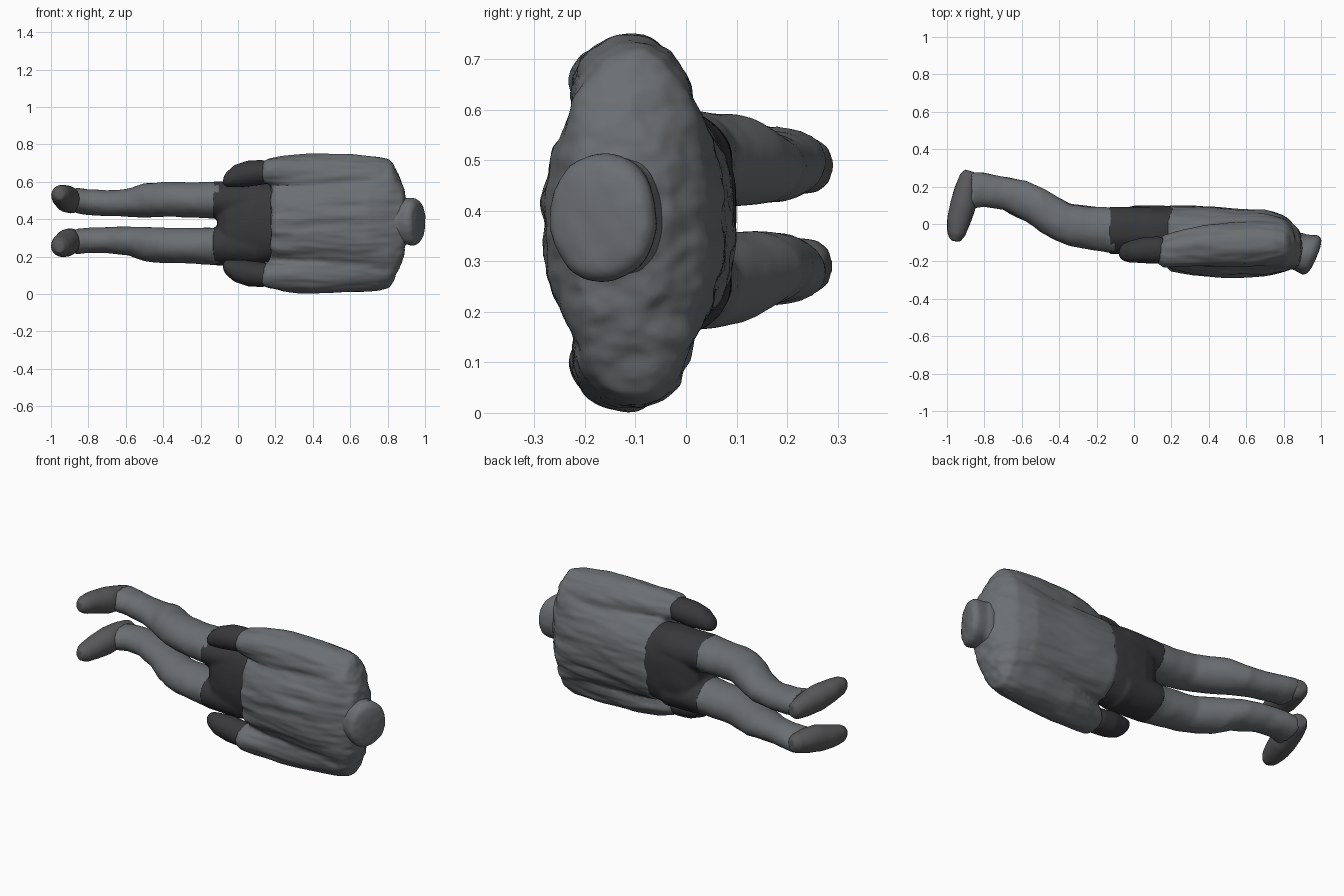
import bpy, bmesh, math
from mathutils import Vector, noise


def material(name, r, g, b):
    m = bpy.data.materials.new(name)
    m.diffuse_color = (r, g, b, 1)
    return m


CLOTH = material("grey_cloth", 0.15, 0.16, 0.17)
DARK = material("dark_cloth", 0.04, 0.04, 0.045)
BOOT = material("boot_grey", 0.1, 0.1, 0.105)


def tube(bm, stations, power=2.0, n=40):
    """Closed loft; station = x, y, z, radius_y, radius_z, tilt in degrees."""
    rings = []
    for x, y, z, ry, rz, *tilt in stations:
        t = math.radians(tilt[0] if tilt else 0)
        ring = []
        for i in range(n):
            a = 2 * math.pi * i / n
            c, s = math.cos(a), math.sin(a)
            u = ry * math.copysign(abs(c) ** (2 / power), c)
            v = rz * math.copysign(abs(s) ** (2 / power), s)
            ring.append(bm.verts.new((x - u * math.sin(t), y + u * math.cos(t), z + v)))
        rings.append(ring)
    for a, b in zip(rings, rings[1:]):
        for i in range(n):
            j = (i + 1) % n
            bm.faces.new((a[i], a[j], b[j], b[i]))
    bm.faces.new(rings[0][::-1])
    bm.faces.new(rings[-1])


def mirrored(stations):
    """Other side of the body; the mid line drifts slightly towards the feet."""
    return [(s[0], s[1], 2 * (0.376 - 0.016 * min(s[0], 0)) - s[2], *s[3:]) for s in stations]


def part(name, tubes, mat, folds=0.0, freq=(3, 12, 14), smooth=8):
    """Fuse lofts into one skin, soften it and press cloth folds into it."""
    bm = bmesh.new()
    for stations, power in tubes:
        tube(bm, stations, power)
    bmesh.ops.recalc_face_normals(bm, faces=bm.faces)
    me = bpy.data.meshes.new(name)
    bm.to_mesh(me)
    bm.free()
    ob = bpy.data.objects.new(name, me)
    bpy.context.collection.objects.link(ob)
    rm = ob.modifiers.new("fuse", 'REMESH')
    rm.mode = 'VOXEL'
    rm.voxel_size = 0.01
    sm = ob.modifiers.new("soften", 'SMOOTH')
    sm.iterations = smooth
    deps = bpy.context.evaluated_depsgraph_get()
    fused = bpy.data.meshes.new_from_object(ob.evaluated_get(deps))
    ob.modifiers.clear()
    ob.data = fused
    if folds:
        normals = [v.normal.copy() for v in fused.vertices]
        for v, nrm in zip(fused.vertices, normals):
            p = Vector([c * f for c, f in zip(v.co, freq)])
            h = noise.noise(p) + 0.4 * noise.noise(p * 2.3)
            v.co += nrm * folds * h
    for poly in fused.polygons:
        poly.use_smooth = True
    fused.materials.clear()
    fused.materials.append(mat)
    return ob


# Jacket: torso and both sleeves
torso = [(0.175, -0.07, 0.382, 0.16, 0.215), (0.2, -0.076, 0.382, 0.176, 0.232),
         (0.32, -0.088, 0.38, 0.184, 0.238), (0.5, -0.1, 0.378, 0.184, 0.252),
         (0.7, -0.103, 0.378, 0.175, 0.28), (0.8, -0.107, 0.38, 0.148, 0.33),
         (0.825, -0.112, 0.381, 0.135, 0.32), (0.85, -0.12, 0.383, 0.12, 0.27),
         (0.88, -0.13, 0.385, 0.10, 0.2), (0.9, -0.14, 0.388, 0.07, 0.12)]
sleeve = [(0.13, -0.15, 0.652, 0.06, 0.055), (0.16, -0.146, 0.652, 0.085, 0.07),
          (0.25, -0.13, 0.648, 0.098, 0.088), (0.4, -0.115, 0.64, 0.114, 0.11),
          (0.6, -0.108, 0.627, 0.118, 0.12), (0.75, -0.105, 0.612, 0.114, 0.124),
          (0.81, -0.105, 0.603, 0.10, 0.116), (0.84, -0.11, 0.585, 0.075, 0.08)]
part("jacket", [(torso, 2.4), (sleeve, 2), (mirrored(sleeve), 2)], CLOTH, 0.009, (3.5, 14, 18), 6)

# Neck with a collar step, leaning forward
neck = [(0.81, -0.125, 0.388, 0.09, 0.13, -22), (0.868, -0.147, 0.388, 0.106, 0.132, -22),
        (0.882, -0.15, 0.39, 0.1, 0.12, -22), (0.92, -0.16, 0.388, 0.11, 0.128, -22),
        (0.945, -0.167, 0.386, 0.115, 0.127, -22), (0.965, -0.174, 0.385, 0.1, 0.11, -22),
        (0.975, -0.176, 0.383, 0.06, 0.07, -22)]
part("neck", [(neck, 2.1)], CLOTH, 0.004, smooth=4)

# Hips: waist block and two thigh tops
hips = [(0.21, -0.045, 0.382, 0.14, 0.205), (0.1, -0.038, 0.382, 0.138, 0.222),
        (0.0, -0.035, 0.382, 0.132, 0.222), (-0.06, -0.035, 0.382, 0.12, 0.20),
        (-0.11, -0.035, 0.382, 0.08, 0.13)]
thigh = [(0.1, -0.035, 0.495, 0.125, 0.107), (-0.135, -0.034, 0.502, 0.126, 0.101)]
part("hips", [(hips, 2.5), (thigh, 2), (mirrored(thigh), 2)], DARK, 0.004, (8, 8, 8), 5)

# Trouser legs, hands and boots, each with its mirrored partner
leg = [(-0.1, -0.035, 0.502, 0.124, 0.099), (-0.25, -0.02, 0.503, 0.116, 0.094),
       (-0.34, -0.005, 0.505, 0.112, 0.093), (-0.42, 0.032, 0.505, 0.12, 0.093),
       (-0.5, 0.075, 0.502, 0.12, 0.091), (-0.58, 0.123, 0.487, 0.108, 0.077),
       (-0.7, 0.165, 0.485, 0.089, 0.07), (-0.8, 0.183, 0.492, 0.09, 0.068),
       (-0.87, 0.18, 0.502, 0.1, 0.068)]
hand = [(0.2, -0.145, 0.65, 0.06, 0.055), (0.13, -0.14, 0.65, 0.072, 0.066),
        (0.05, -0.14, 0.642, 0.07, 0.07), (-0.02, -0.148, 0.63, 0.06, 0.06),
        (-0.065, -0.152, 0.612, 0.043, 0.04), (-0.08, -0.155, 0.605, 0.02, 0.02)]
boot = [(-0.875, 0.283, 0.49, 0.03, 0.035, -106), (-0.88, 0.256, 0.49, 0.05, 0.054, -106),
        (-0.895, 0.19, 0.497, 0.062, 0.066, -108), (-0.915, 0.1, 0.508, 0.07, 0.073, -108),
        (-0.938, 0.015, 0.522, 0.064, 0.063, -105), (-0.951, -0.055, 0.53, 0.05, 0.052, -100),
        (-0.957, -0.092, 0.532, 0.026, 0.03, -100)]
for name, shape, mat, folds in (("trouser_leg", leg, CLOTH, 0.005),
                                ("hand", hand, DARK, 0.003),
                                ("boot", boot, BOOT, 0.003)):
    part(name + "_left", [(shape, 2)], mat, folds, (7, 7, 7), 4)
    part(name + "_right", [(mirrored(shape), 2)], mat, folds, (7, 7, 7), 4)
